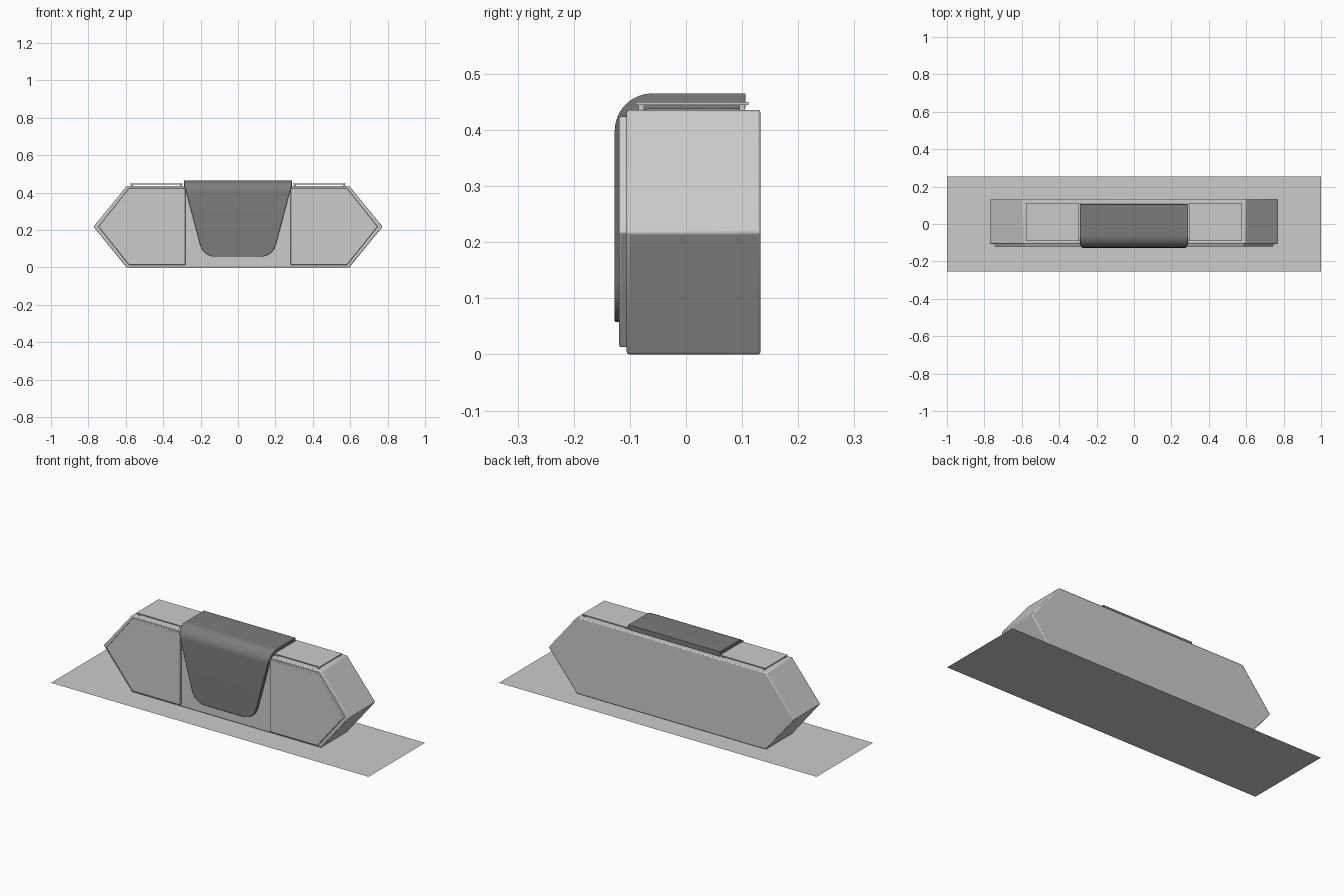
import bpy, bmesh, math

if "Cube" in bpy.data.objects:
    bpy.data.objects.remove(bpy.data.objects["Cube"])

dark = bpy.data.materials.new("dark_grey")
dark.diffuse_color = (0.2, 0.2, 0.2, 1)
dark.use_nodes = True
dark.node_tree.nodes["Principled BSDF"].inputs["Base Color"].default_value = dark.diffuse_color


def finish(name, bm, bevel=0.0, mat=None):
    bmesh.ops.recalc_face_normals(bm, faces=bm.faces)
    me = bpy.data.meshes.new(name)
    bm.to_mesh(me)
    bm.free()
    ob = bpy.data.objects.new(name, me)
    bpy.context.collection.objects.link(ob)
    if mat:
        me.materials.append(mat)
    bpy.ops.object.select_all(action='DESELECT')
    bpy.context.view_layer.objects.active = ob
    ob.select_set(True)
    if bevel:
        m = ob.modifiers.new("bevel", 'BEVEL')
        m.width, m.segments = bevel, 2
        m.limit_method, m.angle_limit = 'ANGLE', math.radians(40)
    bpy.ops.object.shade_smooth_by_angle(angle=math.radians(35))
    return ob


def prism(name, profile, y0, y1, bevel=0.0):
    """Extrude an x/z outline from y0 to y1."""
    bm = bmesh.new()
    face = bm.faces.new([bm.verts.new((x, y0, z)) for x, z in profile])
    ext = bmesh.ops.extrude_face_region(bm, geom=[face])
    verts = [v for v in ext['geom'] if isinstance(v, bmesh.types.BMVert)]
    bmesh.ops.translate(bm, verts=verts, vec=(0, y1 - y0, 0))
    return finish(name, bm, bevel)


def box(name, x0, x1, y0, y1, z0, z1):
    return prism(name, [(x0, z0), (x1, z0), (x1, z1), (x0, z1)], y0, y1)


# Flat base sheet
bm = bmesh.new()
bm.faces.new([bm.verts.new((x, y, 0)) for x, y in
              ((-1, -.253), (1, -.253), (1, .253), (-1, .253))])
base = finish("base_sheet", bm)

# Hexagonal main body
prism("body", [(-.773, .218), (-.595, 0), (.595, 0), (.773, .218),
               (.595, .436), (-.595, .436)], -.106, .133, .005)

for s, side in ((-1, "left"), (1, "right")):
    # Raised front panel
    prism(side + "_front_panel",
          [(s * x, z) for x, z in ((.282, .013), (.583, .013), (.747, .218),
                                   (.583, .424), (.282, .424))],
          -.119, -.104, .003)
    # Thin top plate standing on four small feet
    a, b = sorted((s * .293, s * .577))
    box(side + "_top_plate", a, b, -.09, .111, .445, .45)
    for x in (.304, .566):
        for y in (-.08, .1):
            box(side + "_plate_foot", s * x - .005, s * x + .005,
                y - .005, y + .005, .434, .446)

# Dark flap folded over the top and front: rows of (y, z, normal y, normal z, half width)
R, CY, CZ = .066, -.061, .399


def half_width(z):
    return .205 + (z - .13) * .265 if z < .435 else .286 + (z - .435) * .1


rows = [(-.127, z, -1, 0, w) for z, w in
        ((.058, .12), (.06, .138), (.067, .16), (.08, .179), (.1, .194), (.13, .205))]
for i in range(13):
    t = math.pi / 2 * i / 12
    ny, nz = -math.cos(t), math.sin(t)
    z = CZ + R * nz
    rows.append((CY + R * ny, z, ny, nz, half_width(z)))
rows.append((.106, .465, 0, 1, .289))

bm = bmesh.new()
rings = []
for y, z, ny, nz, w in rows:
    d = .022 + .006 * nz
    rings.append([bm.verts.new(p) for p in
                  ((-w, y, z), (w, y, z), (w, y - ny * d, z - nz * d),
                   (-w, y - ny * d, z - nz * d))])
for r, q in zip(rings, rings[1:]):
    for i in range(4):
        j = (i + 1) % 4
        bm.faces.new((r[i], r[j], q[j], q[i]))
bm.faces.new(rings[0])
bm.faces.new(rings[-1])
finish("flap", bm, .003, dark)
